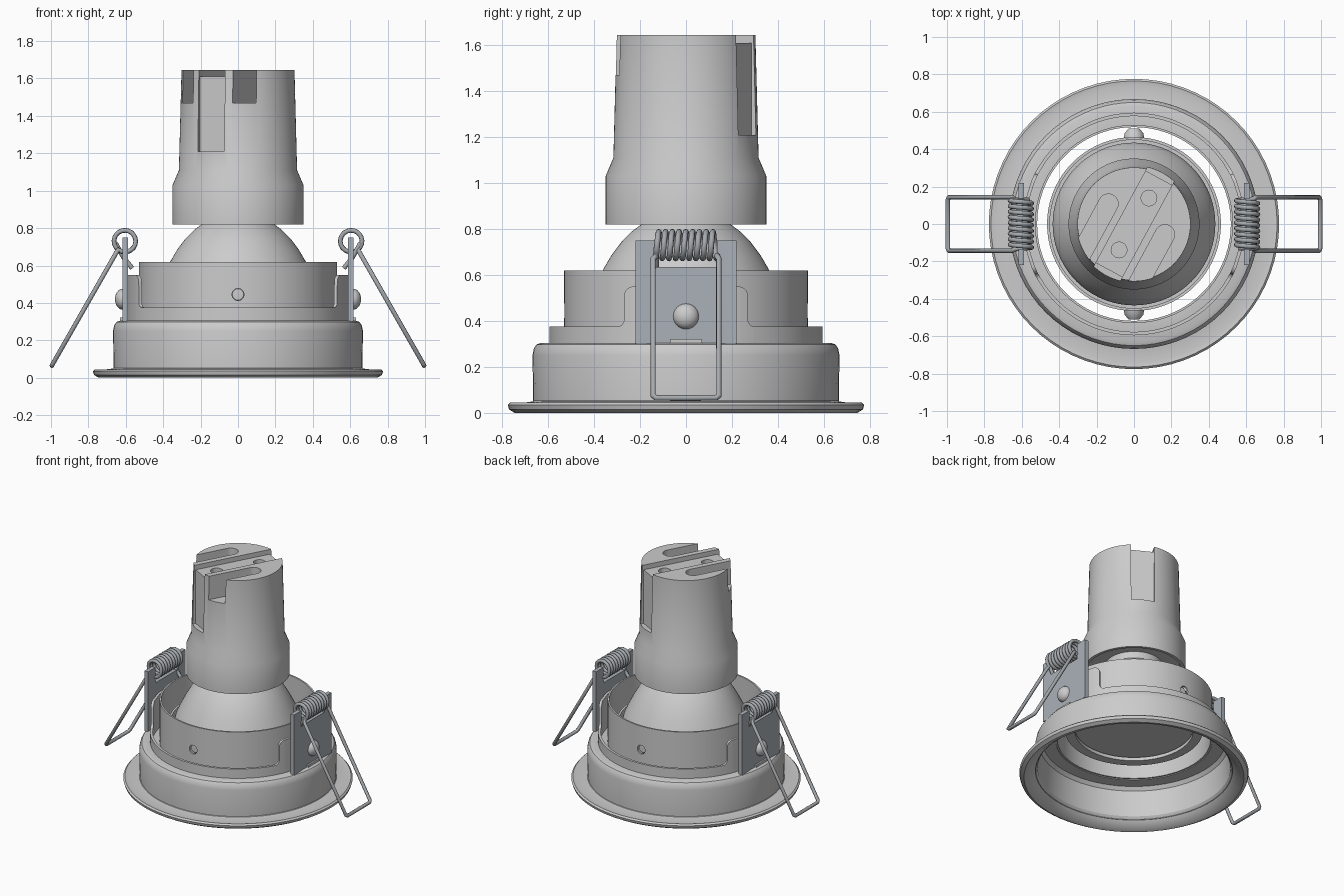
import bpy, bmesh, math
from mathutils import Matrix, Vector

if "Cube" in bpy.data.objects:
    bpy.data.objects.remove(bpy.data.objects["Cube"])


def material(name, rgb):
    m = bpy.data.materials.new(name)
    m.use_nodes = True
    m.diffuse_color = (*rgb, 1)
    m.node_tree.nodes["Principled BSDF"].inputs["Base Color"].default_value = (*rgb, 1)
    return m


BODY = material("light grey", (0.6, 0.6, 0.6))
STEEL = material("blue grey steel", (0.40, 0.44, 0.48))
WIRE = material("wire grey", (0.38, 0.40, 0.42))


def finish(name, bm, mat, smooth=True):
    bmesh.ops.recalc_face_normals(bm, faces=bm.faces)
    me = bpy.data.meshes.new(name)
    bm.to_mesh(me)
    bm.free()
    ob = bpy.data.objects.new(name, me)
    bpy.context.collection.objects.link(ob)
    me.materials.append(mat)
    if smooth:
        smooth_edges(ob)
    return ob


def activate(ob):
    bpy.ops.object.select_all(action="DESELECT")
    ob.select_set(True)
    bpy.context.view_layer.objects.active = ob


def smooth_edges(ob):
    activate(ob)
    bpy.ops.object.shade_smooth_by_angle(angle=math.radians(32))


def lathe(name, profile, mat=BODY, closed=True, steps=72, smooth=True):
    bm = bmesh.new()
    vs = [bm.verts.new((r, 0, z)) for r, z in profile]
    edges = [bm.edges.new(p) for p in zip(vs, vs[1:])]
    if closed:
        edges.append(bm.edges.new((vs[-1], vs[0])))
    bmesh.ops.spin(bm, geom=vs + edges, angle=math.tau, steps=steps, axis=(0, 0, 1), cent=(0, 0, 0))
    bmesh.ops.remove_doubles(bm, verts=bm.verts, dist=0.0005)
    return finish(name, bm, mat, smooth)


def prism(name, points, depth, matrix, mat):
    """Extrude a flat outline along its local z."""
    bm = bmesh.new()
    face = bm.faces.new([bm.verts.new((x, y, 0)) for x, y in points])
    out = bmesh.ops.extrude_face_region(bm, geom=[face])["geom"]
    bmesh.ops.translate(bm, vec=(0, 0, depth), verts=[v for v in out if isinstance(v, bmesh.types.BMVert)])
    bm.transform(matrix)
    return finish(name, bm, mat, False)


def circle(cx, cy, r, n=24, start=0.0, sweep=math.tau):
    return [(cx + r * math.cos(start + sweep * i / n), cy + r * math.sin(start + sweep * i / n))
            for i in range(n)]


def cut(ob, cutter):
    mod = ob.modifiers.new("cut", "BOOLEAN")
    mod.operation, mod.solver, mod.object = "DIFFERENCE", "EXACT", cutter
    activate(ob)
    bpy.ops.object.modifier_apply(modifier=mod.name)
    bpy.data.objects.remove(cutter)


# Trim ring with rolled flange and open funnel
lathe("trim_ring", [(0.665, 0.05), (0.74, 0.04), (0.765, 0.045), (0.776, 0.035), (0.77, 0.015),
                    (0.745, 0.0), (0.715, 0.008), (0.675, 0.04), (0.652, 0.07), (0.64, 0.26),
                    (0.62, 0.285), (0.53, 0.285), (0.53, 0.305), (0.63, 0.305), (0.65, 0.298),
                    (0.662, 0.28), (0.668, 0.25)])

# Outer frame: low ring that rises into a rounded tab on each side
half = []
fillet, corner = 0.03, 0.04
for i in range(7):
    a = math.pi / 2 * i / 6
    half.append((0.30 - fillet * math.sin(a), 0.375 + fillet * (1 - math.cos(a))))
for i in range(7):
    a = math.pi / 2 * i / 6
    half.append((0.269 - corner * (1 - math.cos(a)), 0.51 + corner * math.sin(a)))
R = 0.595
tab = [(-math.asin(y / R), z) for y, z in half]
tab += [(-0.2, 0.55), (0, 0.55), (0.2, 0.55)] + [(-t, z) for t, z in reversed(tab)]
gap_start, gap_end = tab[-1][0], math.pi + tab[0][0]
arc = [(gap_start + (gap_end - gap_start) * i / 24, 0.375) for i in range(1, 24)]
path = tab + arc
path += [(t + math.pi, z) for t, z in path]
bm = bmesh.new()
sections = [[bm.verts.new((r * math.cos(t), r * math.sin(t), z))
             for r, z in ((R, 0.295), (R, top), (R - 0.018, top), (R - 0.018, 0.295))] for t, top in path]
for i, a in enumerate(sections):
    b = sections[(i + 1) % len(sections)]
    for k in range(4):
        bm.faces.new((a[k], b[k], b[(k + 1) % 4], a[(k + 1) % 4]))
finish("outer_frame", bm, BODY)

# Inner shell with pivot holes front and back
shell = lathe("inner_shell", [(0.53, 0.29), (0.53, 0.62), (0.518, 0.62), (0.518, 0.29)], smooth=False)
turn_y = Matrix.Rotation(math.pi / 2, 4, "X")
cut(shell, prism("cutter", circle(0, 0.445, 0.032), 1.4, Matrix.Translation((0, 0.7, 0)) @ turn_y, BODY))
smooth_edges(shell)

# Tilting lamp holder and its two pivots
lathe("lamp_holder", [(0.465, 0.36), (0.465, 0.47), (0.45, 0.47), (0.45, 0.385), (0.40, 0.385), (0.40, 0.36)])
for side, label in ((1, "back"), (-1, "front")):
    pivot = lathe(label + "_pivot", [(0, 0), (0.055, 0), (0.05, 0.025), (0.03, 0.05), (0, 0.052)],
                  closed=False, steps=24)
    pivot.matrix_world = Matrix.Translation((0, side * 0.46, 0.445)) @ Matrix.Rotation(-side * math.pi / 2, 4, "X")

# Lamp: domed reflector with a flat lens
lathe("lamp", [(0, 0.40), (0.43, 0.40), (0.435, 0.45), (0.42, 0.50), (0.396, 0.555), (0.36, 0.625),
               (0.325, 0.685), (0.28, 0.745), (0.235, 0.79), (0.195, 0.82), (0.195, 0.88), (0, 0.88)],
      closed=False)

# Lamp socket with grooves, slots and pin holes
socket = lathe("lamp_socket", [(0, 0.87), (0.31, 0.87), (0.33, 0.82), (0.35, 0.82), (0.35, 1.03),
                               (0.316, 1.11), (0.302, 1.645), (0, 1.645)], closed=False, smooth=False)
heading = Matrix.Rotation(math.radians(61.5), 4, "Z")


def box(x0, x1, y0, y1):
    return [(x0, y0), (x1, y0), (x1, y1), (x0, y1)]


def socket_cut(points, z):
    cut(socket, prism("cutter", points, 2 - z, heading @ Matrix.Translation((0, 0, z)), BODY))


socket_cut(box(-0.6, 0.6, -0.08, 0.08), 1.61)
for s in (1, -1):
    socket_cut(box(*sorted((s * 0.28, s * 0.6)), -0.08, 0.08), 1.21)
    socket_cut(circle(s * 0.16, -s * 0.004, 0.042), 1.5)
    end = circle(0.03, s * 0.172, 0.052, 16, -math.pi / 2, math.pi) + [(0.03, s * 0.172 + 0.052)]
    socket_cut(end + [(-0.6, s * 0.172 + 0.052), (-0.6, s * 0.172 - 0.052)], 1.47)
smooth_edges(socket)


# Spring clips: bracket, rivet, foot tab and wire spring on each side
def spring(name, turn):
    cx, cz, r, turns, steps = 0.605, 0.73, 0.058, 9, 20
    y0, y1 = -0.13, 0.135
    pts = [(0.995, 0, 0.065), (0.995, -0.13, 0.065), (0.99, -0.143, 0.075), (0.65, -0.143, 0.67)]
    start = -0.9
    for i in range(turns * steps + 1):
        a = start + math.tau * i / steps
        pts.append((cx + r * math.cos(a), y0 + (y1 - y0) * i / (turns * steps), cz + r * math.sin(a)))
    pts += [(0.65, 0.143, 0.67), (0.99, 0.143, 0.075), (0.995, 0.13, 0.065), (0.995, 0, 0.065)]
    hook = [(0.655, -0.13, 0.72), (0.61, -0.13, 0.64), (0.565, -0.13, 0.585)]
    cu = bpy.data.curves.new(name, "CURVE")
    cu.dimensions, cu.bevel_depth, cu.bevel_resolution, cu.use_fill_caps = "3D", 0.0125, 2, True
    for line in (pts, hook):
        sp = cu.splines.new("POLY")
        sp.points.add(len(line) - 1)
        for p, co in zip(sp.points, line):
            p.co = (*co, 1)
        sp.use_smooth = True
    cu.materials.append(WIRE)
    ob = bpy.data.objects.new(name, cu)
    bpy.context.collection.objects.link(ob)
    ob.matrix_world = turn


plate = [(-0.22, 0.3), (0.22, 0.3), (0.22, 0.75), (0.135, 0.75), (0.135, 0.635),
         (-0.135, 0.635), (-0.135, 0.75), (-0.22, 0.75)]
to_side = Matrix(((0, 0, 1, 0), (1, 0, 0, 0), (0, 1, 0, 0), (0, 0, 0, 1)))
for label, angle in (("left", 0), ("right", math.pi)):
    turn = Matrix.Rotation(angle, 4, "Z")
    prism(label + "_bracket", plate, 0.03, turn @ Matrix.Translation((0.588, 0, 0)) @ to_side, STEEL)
    prism(label + "_foot_tab", box(-0.07, 0.07, 0.3, 0.322), 0.04,
          turn @ Matrix.Translation((0.59, 0, 0)) @ to_side, BODY)
    rivet = lathe(label + "_rivet", [(0.056 * math.cos(a * math.pi / 12), 0.042 * math.sin(a * math.pi / 12))
                                     for a in range(7)], closed=False, steps=24)
    rivet.matrix_world = turn @ Matrix.Translation((0.616, 0, 0.42)) @ to_side
    spring(label + "_spring", turn)
